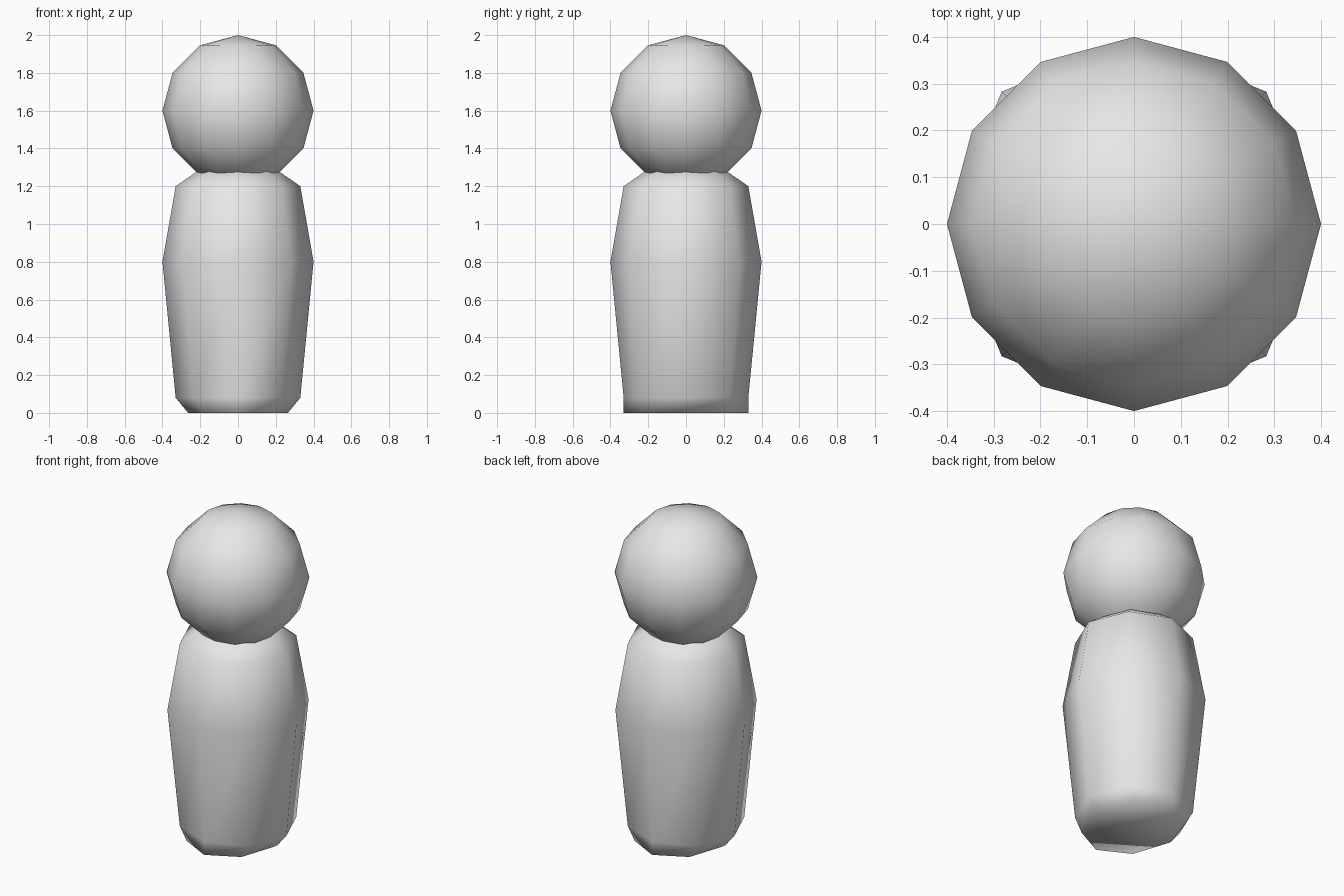
import bpy
import bmesh
from math import cos, sin, tau

default_cube = bpy.data.objects.get("Cube")
if default_cube:
    bpy.data.objects.remove(default_cube, do_unlink=True)

# Single plain grey finish
grey = bpy.data.materials.new("light_grey")
grey.use_nodes = True
colour = (0.8, 0.8, 0.8, 1.0)
grey.diffuse_color = colour
grey.node_tree.nodes["Principled BSDF"].inputs["Base Color"].default_value = colour


def add_object(name, bm):
    """Turn a bmesh into a smooth shaded object."""
    bmesh.ops.recalc_face_normals(bm, faces=bm.faces)
    for face in bm.faces:
        face.smooth = True
    mesh = bpy.data.meshes.new(name)
    bm.to_mesh(mesh)
    bm.free()
    mesh.materials.append(grey)
    obj = bpy.data.objects.new(name, mesh)
    bpy.context.collection.objects.link(obj)
    return obj


def loft(rings, sides):
    """Bridge stacked rings given as (x radius, y radius, height)."""
    bm = bmesh.new()
    loops = []
    for rx, ry, z in rings:
        angles = [tau * i / sides for i in range(sides)]
        loops.append([bm.verts.new((rx * cos(a), ry * sin(a), z)) for a in angles])
    for low, high in zip(loops, loops[1:]):
        for i in range(sides):
            j = (i + 1) % sides
            bm.faces.new((low[i], low[j], high[j], high[i]))
    bm.faces.new(loops[0][::-1])
    bm.faces.new(loops[-1])
    return bm


# Eight-sided body: base narrowed sideways, widest at the middle, sloped shoulders
body_rings = [
    (0.264, 0.33, 0.0),
    (0.33, 0.33, 0.08),
    (0.40, 0.40, 0.80),
    (0.33, 0.33, 1.20),
    (0.20, 0.20, 1.29),
]
add_object("body", loft(body_rings, 8))

# Low-poly round head
head_mesh = bmesh.new()
bmesh.ops.create_uvsphere(head_mesh, u_segments=12, v_segments=6, radius=0.4)
head = add_object("head", head_mesh)
head.location.z = 1.6
